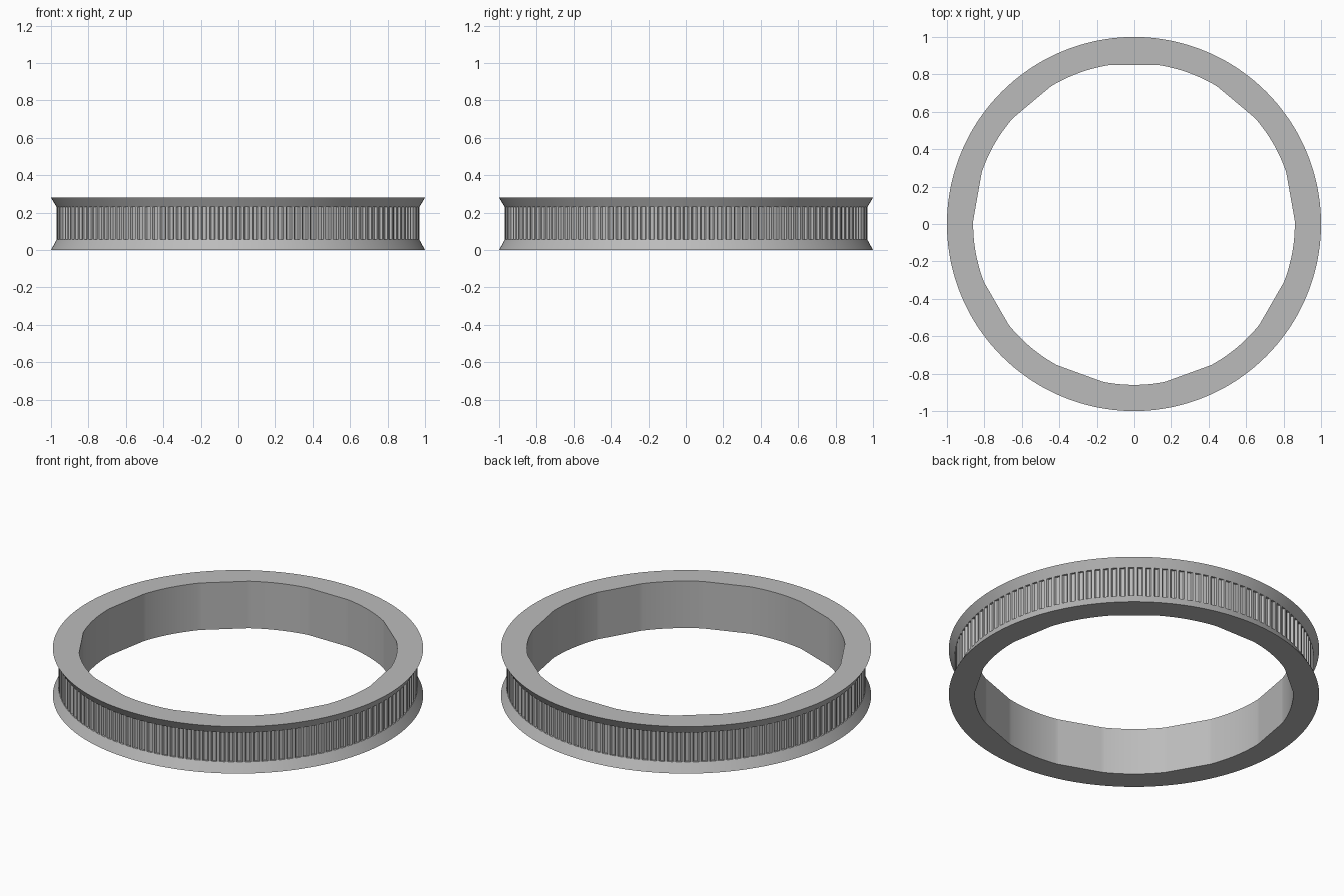
import bpy, bmesh, math

if "Cube" in bpy.data.objects:
    bpy.data.objects.remove(bpy.data.objects["Cube"], do_unlink=True)

HEIGHT = 0.28
RIM, TIP = 1.0, 0.97           # flange edge and tooth tip radii
LOW, HIGH = 0.055, 0.23        # toothed band
BORE, FLAT = 0.86, 0.85        # bore radius, distance to its flats
GROOVES, FLATS = 132, 9
# one groove: (fraction of the pitch, depth)
GROOVE = [(-0.34, 0), (-0.27, 0.008), (-0.2, 0.012),
          (0.2, 0.012), (0.27, 0.008), (0.34, 0)]

grey = bpy.data.materials.new("plain grey")
grey.use_nodes = True
colour = (0.5, 0.5, 0.5, 1)
grey.diffuse_color = colour
grey.node_tree.nodes["Principled BSDF"].inputs["Base Color"].default_value = colour

# angle and groove depth of every point around the wheel
pitch = math.tau / GROOVES
around = [(math.pi / 2 + (i + f) * pitch, d) for i in range(GROOVES) for f, d in GROOVE]


def bore_radius(angle):
    """Round bore with evenly spaced shallow flats, one facing the back."""
    step = math.tau / FLATS
    off = (angle - math.pi / 2 + step / 2) % step - step / 2
    return min(BORE, FLAT / math.cos(off))


bm = bmesh.new()


def ring(z, radius):
    return [bm.verts.new((radius(a, d) * math.cos(a), radius(a, d) * math.sin(a), z))
            for a, d in around]


# closed cross-section: lower flange, grooved band, upper flange, bore
rings = [
    ring(0, lambda a, d: RIM),
    ring(LOW, lambda a, d: TIP),
    ring(LOW, lambda a, d: TIP - d),
    ring(HIGH, lambda a, d: TIP - d),
    ring(HIGH, lambda a, d: TIP),
    ring(HEIGHT, lambda a, d: RIM),
    ring(HEIGHT, lambda a, d: bore_radius(a)),
    ring(0, lambda a, d: bore_radius(a)),
]
count = len(around)
for k, lower in enumerate(rings):
    upper = rings[(k + 1) % len(rings)]
    for i in range(count):
        j = (i + 1) % count
        bm.faces.new((lower[i], lower[j], upper[j], upper[i]))

# weld the tooth tips to the flanges
bmesh.ops.remove_doubles(bm, verts=bm.verts, dist=0.00001)
bmesh.ops.recalc_face_normals(bm, faces=bm.faces)

mesh = bpy.data.meshes.new("grooved_ring")
bm.to_mesh(mesh)
bm.free()
mesh.materials.append(grey)
wheel = bpy.data.objects.new("grooved_ring", mesh)
bpy.context.collection.objects.link(wheel)

bpy.ops.object.select_all(action="DESELECT")
wheel.select_set(True)
bpy.context.view_layer.objects.active = wheel
bpy.ops.object.shade_smooth_by_angle(angle=math.radians(25))
